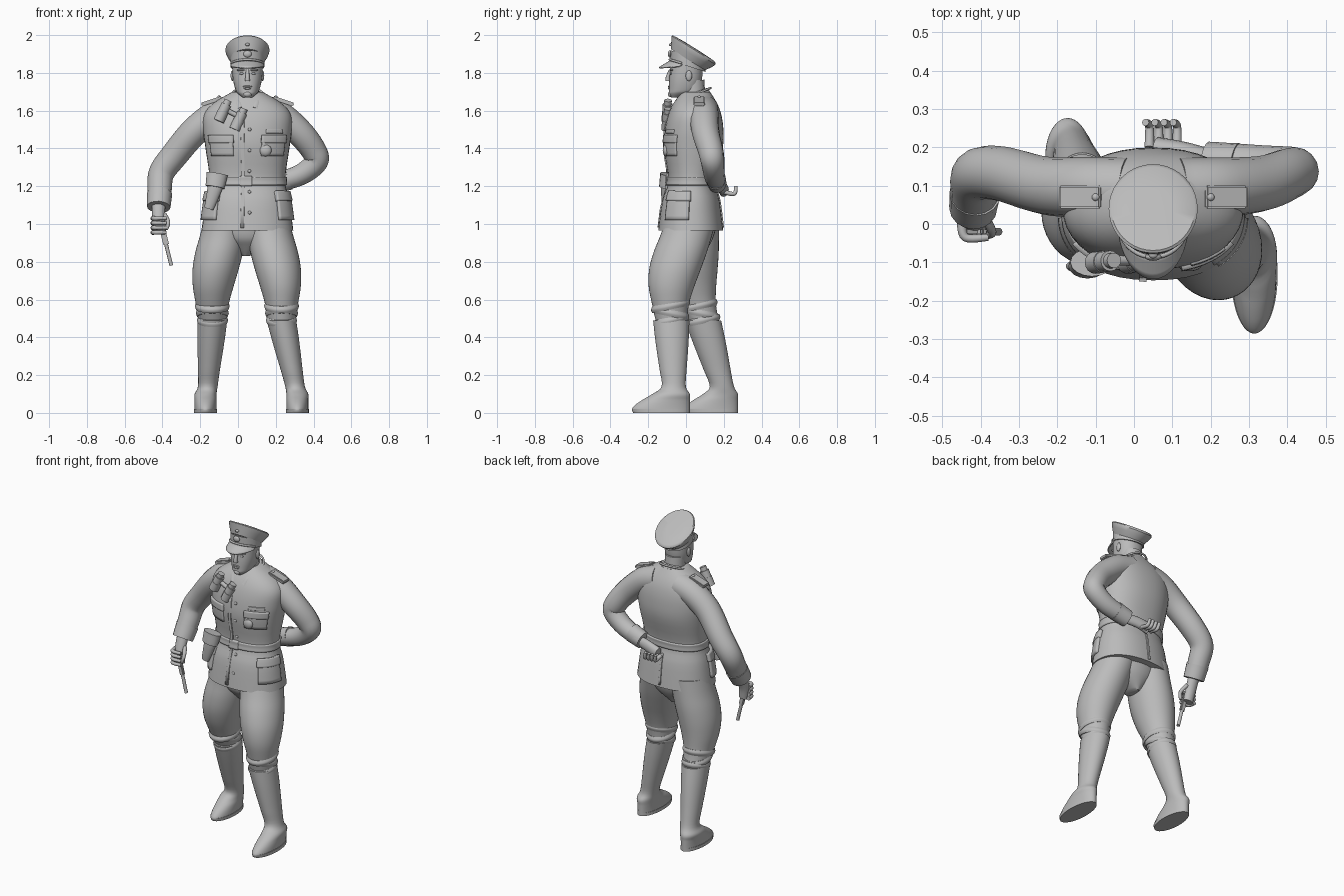
import bpy, bmesh
from math import sin, cos, pi, radians, copysign
from mathutils import Vector, Matrix

if "Cube" in bpy.data.objects:
    bpy.data.objects.remove(bpy.data.objects["Cube"])

grey = bpy.data.materials.new("plain grey")
grey.use_nodes = True
tone = (.5, .5, .5, 1)
grey.diffuse_color = tone
grey.node_tree.nodes["Principled BSDF"].inputs["Base Color"].default_value = tone
middle = .05  # the head and chest stand a little left of centre
sides = {"right": -1, "left": 1}


def finish(name, bm, thickness=0):
    """Turn a bmesh into a smooth-shaded grey object."""
    bmesh.ops.recalc_face_normals(bm, faces=bm.faces)
    mesh = bpy.data.meshes.new(name)
    bm.to_mesh(mesh)
    bm.free()
    mesh.materials.append(grey)
    obj = bpy.data.objects.new(name, mesh)
    bpy.context.collection.objects.link(obj)
    if thickness:
        modifier = obj.modifiers.new("thickness", "SOLIDIFY")
        modifier.thickness, modifier.offset = thickness, 0
    bpy.ops.object.select_all(action="DESELECT")
    obj.select_set(True)
    bpy.context.view_layer.objects.active = obj
    bpy.ops.object.shade_smooth_by_angle(angle=radians(40))


def resample(rows, steps):
    """Smooth curve through rows of numbers."""
    rows = [Vector(row) for row in rows]
    padded = [rows[0], *rows, rows[-1]]
    result = []
    for a, b, c, d in zip(padded, padded[1:], padded[2:], padded[3:]):
        for step in range(steps):
            t = step / steps
            start, end = (c - a) / 2, (d - b) / 2
            bend = (c - b) * 3 - start * 2 - end
            twist = (b - c) * 2 + start + end
            result.append(b + start * t + bend * t * t + twist * t * t * t)
    return result + [rows[-1]]


def skin(bm, loops, closed=True):
    """Bridge successive loops of points with quads, capping closed ones."""
    loops = [[bm.verts.new(point) for point in loop] for loop in loops]
    count = len(loops[0])
    for low, high in zip(loops, loops[1:]):
        for i in range(count if closed else count - 1):
            j = (i + 1) % count
            bm.faces.new((low[i], low[j], high[j], high[i]))
    if closed:
        bm.faces.new(loops[0])
        bm.faces.new(loops[-1])


def oval(ring, angle, power=2):
    """Point on a level oval; angle zero faces front, tilt lifts the back."""
    x, y, z, width, depth, tilt = ring
    bend = lambda value: copysign(abs(value) ** (2 / power), value)
    back = -depth * bend(cos(angle))
    return Vector((x + width * bend(sin(angle)), y + back, z + tilt * back))


def turns(count):
    return [i * 2 * pi / count for i in range(count)]


def loft(name, rings, tilt=0, power=2, steps=4):
    """Stack level ovals given as x, y, z, half width and half depth."""
    rows = resample([(*ring, tilt) for ring in rings], steps)
    bm = bmesh.new()
    skin(bm, [[oval(row, angle, power) for angle in turns(40)] for row in rows])
    finish(name, bm)
    return rows


def tube(name, points, start, end=None, flat=1, steps=6, across=(0, 1, 0)):
    """Sweep a tapering oval along a smooth path."""
    path = resample(points, steps)
    end = end or start
    loops = []
    for i, spot in enumerate(path):
        ahead = (path[min(i + 1, len(path) - 1)] - path[max(i - 1, 0)]).normalized()
        u = ahead.cross(Vector(across)).normalized()
        v = u.cross(ahead) * flat
        radius = start + (end - start) * i / (len(path) - 1)
        loops.append([spot + (u * cos(a) + v * sin(a)) * radius for a in turns(16)])
    bm = bmesh.new()
    skin(bm, loops)
    finish(name, bm)


def ball(name, place, size):
    bm = bmesh.new()
    bmesh.ops.create_uvsphere(bm, u_segments=16, v_segments=10, radius=1)
    bm.transform(Matrix.LocRotScale(Vector(place), None, Vector(size)))
    finish(name, bm)


def block(name, place, size, turn):
    bm = bmesh.new()
    bmesh.ops.create_cube(bm, size=1)
    bm.transform(Matrix.Diagonal((*size, 1)))
    bmesh.ops.bevel(bm, geom=bm.edges[:], offset=.005, segments=2, affect="EDGES")
    bm.transform(Matrix.Translation(place) @ Matrix.Rotation(radians(turn), 4, "Y"))
    finish(name, bm)


# Tunic: height, half width and half depth, leaning back toward the shoulders
shape = [(.965, .243, .172), (1.12, .222, .152), (1.23, .2, .125), (1.4, .222, .156),
         (1.5, .235, .155), (1.58, .23, .14), (1.64, .18, .115), (1.7, .08, .075)]
tunic = loft("tunic", [(middle, .025 + max(0, z - 1.1) * .045, z, width, depth)
                       for z, width, depth in shape], power=2.25)


def on_tunic(angle, z):
    """Point on the tunic at an angle in degrees and a height."""
    low, high = next((a, b) for a, b in zip(tunic, tunic[1:]) if z <= b[2])
    ring = low.lerp(high, (z - low[2]) / (high[2] - low[2]))
    return oval(ring, radians(angle), power=2.25)


def patch(name, first, last, bottom, top, raised=.006, cells=12):
    """Thin plate that hugs the tunic between two angles and heights."""
    bm = bmesh.new()
    skin(bm, [[on_tunic(first + (last - first) * i / cells, bottom + (top - bottom) * k / 6)
               for i in range(cells + 1)] for k in range(7)], closed=False)
    finish(name, bm, raised * 2)


# Belt, seams, pockets and buttons
patch("belt", 0, 360, 1.205, 1.25, raised=.008, cells=60)
patch("belt_buckle", -9, 5, 1.2, 1.255, raised=.014)
patch("front_edge", -7, -3, .98, 1.6)
patch("back_vent", 179, 181, .98, 1.17)
for word, side in sides.items():
    patch(word + "_chest_pocket", side * 17, side * 58, 1.36, 1.46, raised=.007)
    patch(word + "_chest_flap", side * 16, side * 59, 1.43, 1.47, raised=.011)
    patch(word + "_hip_pocket", side * 42, side * 88, 1.02, 1.15, raised=.013)
    patch(word + "_hip_flap", side * 40, side * 90, 1.12, 1.17, raised=.018)
patch("ribbon_bar", 22, 50, 1.48, 1.5)
for i in range(5):
    ball("front_button", on_tunic(2, 1.06 + i * .11), (.009, .006, .009))
ball("round_medal", on_tunic(23, 1.39), (.032, .018, .032))

# Collar and shoulder boards
loft("collar", [(middle, .045, 1.65, .09, .09), (middle, .04, 1.685, .075, .08),
                (middle, .04, 1.695, .065, .07)], tilt=.36, steps=2)
for word, side in sides.items():
    tube(word + "_collar_point", [(middle + side * .07, .02, 1.68), (middle + side * .055, -.04, 1.65),
                                  (middle + side * .04, -.07, 1.61)], .02, flat=.6)
    block(word + "_shoulder_board", (middle + side * .19, .07, 1.65), (.115, .06, .02), side * 18)
    ball(word + "_board_button", (middle + side * .15, .07, 1.672), (.01, .01, .008))

# Arms: one hangs with the pistol, the other folds behind the back
tube("right_sleeve", [(-.02, .09, 1.602), (-.12, .095, 1.572), (-.23, .1, 1.49), (-.34, .13, 1.36),
                      (-.405, .13, 1.27), (-.415, .09, 1.18), (-.42, .04, 1.09)], .084, .06)
tube("right_cuff", [(-.415, .08, 1.16), (-.42, .04, 1.09)], .067, .062)
tube("left_sleeve", [(.12, .09, 1.602), (.22, .095, 1.572), (.33, .105, 1.48), (.4, .13, 1.39),
                     (.415, .14, 1.33), (.33, .15, 1.26), (.19, .165, 1.215)], .084, .05)
tube("left_cuff", [(.27, .157, 1.24), (.19, .165, 1.215)], .06, .054, flat=.9)


def finger(name, base, reach, curl):
    base, reach, curl = Vector(base), Vector(reach), Vector(curl)
    tube(name, [base, base + reach, base + reach + curl], .013, .009, across=reach.cross(curl))


# Hands
tube("right_hand", [(-.42, .04, 1.1), (-.42, .01, 1.02), (-.41, 0, .95)], .036, .03, flat=.8)
tube("left_hand", [(.21, .17, 1.21), (.13, .19, 1.2), (.06, .2, 1.18)], .032, .038, flat=.7)
for i in range(4):
    finger("right_finger", (-.45, .01, 1.03 - i * .025), (.01, -.045, 0), (.06, 0, 0))
    finger("left_finger", (.04 + i * .024, .2, 1.17), (0, .055, -.01), (-.01, .01, .04))
finger("right_thumb", (-.39, .02, 1.05), (.02, -.04, -.04), (-.01, -.01, -.04))

# Pistol
tube("pistol_barrel", [(-.39, -.02, .93), (-.353, -.02, .78)], .01)
block("pistol_frame", (-.395, -.02, .95), (.03, .02, .13), -14)
block("pistol_grip", (-.42, -.02, 1), (.07, .02, .035), 30)


def leg(word, hip, knee, ankle, foot):
    """Flared breeches, knee folds and a tall boot along a bent leg."""
    hip, knee, ankle = Vector(hip), Vector(knee), Vector(ankle)
    side = sides[word]

    def thigh(t):
        return hip.lerp(knee, t) + Vector((side * .022, -.036, 0)) * sin(pi * t ** 1.3)

    widths = (.12, .122, .126, .122, .108, .088, .074)
    loft(word + "_breeches", [(*thigh(i / 6), width, width * 1.12) for i, width in enumerate(widths)])
    for i in range(3):
        x, y, z = thigh(1 - i * .07)
        ring = [(x, y, z + .018 * sin(a), *[.076 + i * .005 + .006 * cos(a)] * 2)
                for a in (-pi / 2, 0, pi / 2)]
        loft(word + "_knee_fold", [(*row[:4], row[4] * 1.12) for row in ring], tilt=.2 * (-1) ** i)

    # Foot rings keep the heel in place and shorten toward the ankle
    heel = ankle.y + .085
    rings = [(ankle.x + side * .012, heel - foot * part / 2, z, .058, foot * part / 2)
             for z, part in ((0, 1), (.02, 1.02), (.045, .95), (.07, .83), (.1, .66))]
    widths = (.052, .058, .066, .073, .078)
    rings += [(*ankle.lerp(knee, i / 4), width, width * 1.23) for i, width in enumerate(widths)]
    loft(word + "_boot", rings)
    loft(word + "_sole", [(*ring[:3], ring[3] + .003, ring[4]) for ring in rings[:2]], steps=1)


leg("left", (.15, .03, 1.03), (.23, -.078, .49), (.302, -.065, .14), .3)
leg("right", (-.06, .04, 1.03), (-.135, .09, .49), (-.16, .19, .14), .28)
loft("seat", [(middle, .03, 1.02, .2, .14), (middle, .025, .93, .16, .12),
              (middle, .03, .88, .1, .09), (.04, .035, .83, .02, .05)])

# Head: height, half width, front and back
face = [(1.67, .025, -.08, -.03), (1.69, .05, -.09, .03), (1.71, .063, -.09, .065),
        (1.77, .077, -.088, .085), (1.86, .082, -.08, .09)]
loft("head", [(middle, (front + back) / 2, z, width, (back - front) / 2)
              for z, width, front, back in face], power=2.2)
tube("neck", [(middle, .045, 1.6), (middle, .035, 1.76)], .062)
tube("nose", [(middle, -.082, 1.815), (middle, -.095, 1.78), (middle, -.096, 1.757)], .008, .014)
ball("upper_lip", (middle, -.088, 1.728), (.024, .007, .005))
ball("lower_lip", (middle, -.088, 1.718), (.02, .008, .006))
ball("chin", (middle, -.08, 1.687), (.022, .016, .016))
for word, side in sides.items():
    ball(word + "_eye", (middle + side * .031, -.08, 1.796), (.013, .006, .006))
    ball(word + "_brow", (middle + side * .033, -.077, 1.815), (.024, .01, .006))
    ball(word + "_ear", (middle + side * .08, .015, 1.785), (.009, .017, .028))

# Peaked cap: the band tips forward, the crown rises steeply in front
band = (middle, .01, 1.835, .09, .092, -.3)
loft("cap_band", [band[:5], (middle, .01, 1.89, .09, .092)], tilt=-.32, steps=1)
loft("cap_crown", [(middle, y, z, radius, radius) for y, z, radius in
                   ((.01, 1.87, .09), (.03, 1.898, .108), (.04, 1.916, .116), (.04, 1.924, .116),
                    (.04, 1.931, .109), (.04, 1.935, .05))], tilt=-.62, steps=1)


def visor_point(angle, share):
    reach = cos(angle) * share
    return oval(band, angle) + Vector((0, -.06 * reach, -.036 * reach))


sweep = [radians(degrees) for degrees in range(-72, 73, 6)]
bm = bmesh.new()
skin(bm, [[visor_point(angle, k / 4) for angle in sweep] for k in range(5)], closed=False)
finish("cap_visor", bm, .008)
tube("cap_cord", [oval(band, angle) + Vector((0, -.004, .008)) for angle in sweep],
     .006, steps=1, across=(0, 0, 1))
ball("cap_badge", (middle, -.086, 1.9), (.022, .01, .018))
ball("cap_button", (middle, -.08, 1.95), (.012, .01, .008))

# Binoculars: two slanted barrels, a hinge and a neck strap
slant = Vector((-.05, -.006, -.11))
for top in (Vector((-.052, -.095, 1.655)), Vector((.032, -.095, 1.61))):
    for part, start, end, radius in (("eyepiece", 0, .3, .02), ("body", .2, .6, .027), ("lens", .55, 1, .029)):
        tube("binocular_" + part, [top + slant * start, top + slant * end], radius)
tube("binocular_hinge", [(-.075, -.095, 1.61), (.012, -.095, 1.565)], .013)
strap = Matrix.Translation((middle, .035, 1.68))
tube("binocular_strap", [strap @ Vector((.085 * sin(a), -.095 * cos(a), -.04 * cos(a) - .03 * max(cos(a), 0)))
                         for a in turns(12)], .006, across=(0, 0, 1))

# Holster on the right hip
tube("holster", [(-.11, -.1, 1.25), (-.125, -.11, 1.18), (-.155, -.11, 1.08)], .052, .024, flat=.6)
tube("holster_flap", [(-.11, -.1, 1.265), (-.122, -.11, 1.195)], .057, .05, flat=.65)
